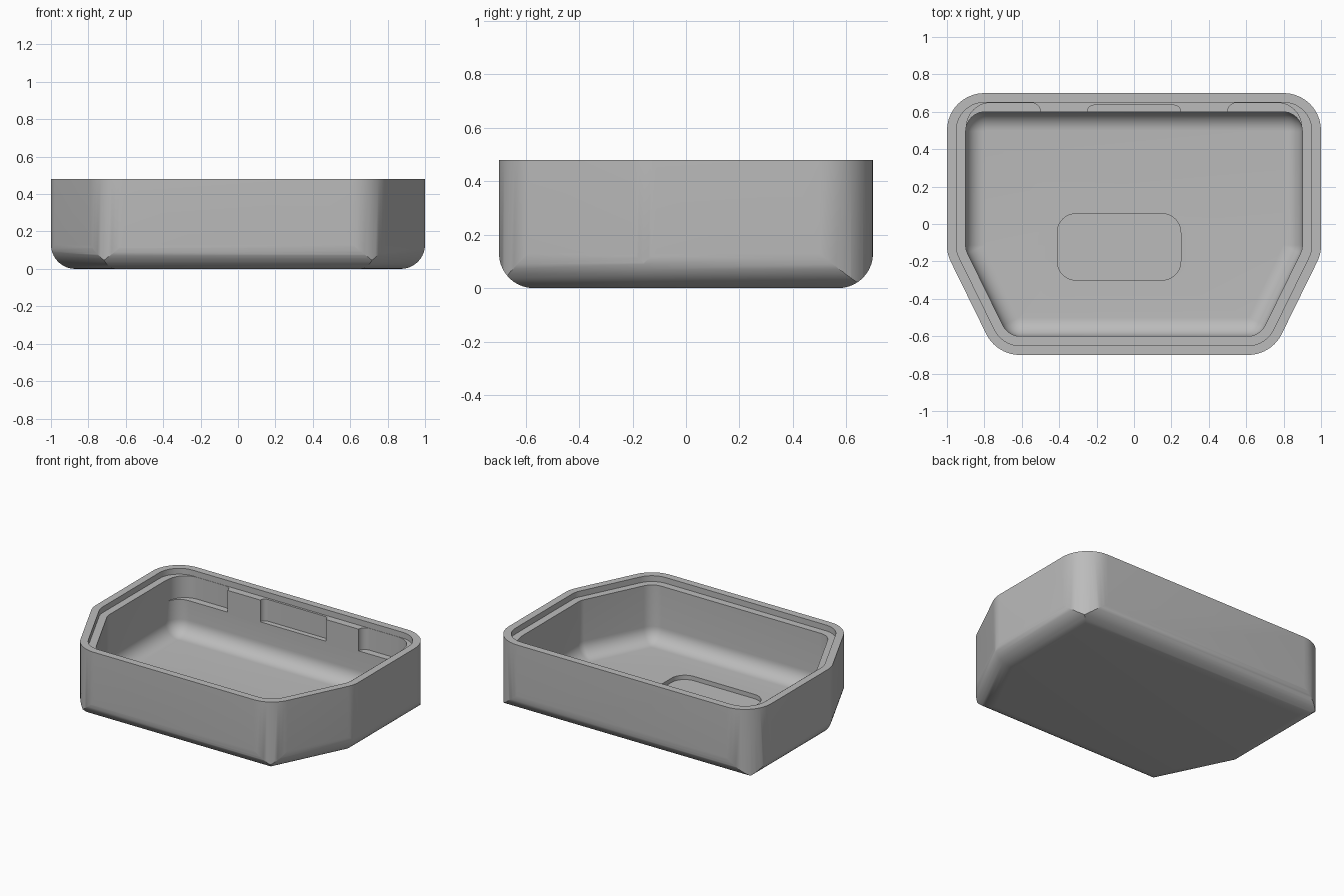
import bpy, bmesh, math
from mathutils import Vector

cube = bpy.data.objects.get("Cube")
if cube:
    bpy.data.objects.remove(cube)

HEIGHT, LEDGE, SHELF, FLOOR = 0.48, 0.44, 0.29, 0.055
FOOT_R, CAVITY_R = 0.13, 0.1
PLAN = [(-1, 0.7), (-1, -0.16), (-0.735, -0.7), (0.735, -0.7), (1, -0.16), (1, 0.7)]

grey = bpy.data.materials.new("warm_free_grey")
grey.name = "plain grey"
grey.use_nodes = True
grey.diffuse_color = (0.5, 0.5, 0.5, 1)
grey.node_tree.nodes["Principled BSDF"].inputs["Base Color"].default_value = (0.5, 0.5, 0.5, 1)


def outline(corners, inset=0, radii=0, steps=10):
    """Inset a counter-clockwise convex polygon and round its corners."""
    pts = [Vector(c) for c in corners]
    if not isinstance(radii, (list, tuple)):
        radii = [radii] * len(pts)
    result = []
    for i, p in enumerate(pts):
        a = (p - pts[i - 1]).normalized()
        b = (pts[(i + 1) % len(pts)] - p).normalized()
        n1, n2 = Vector((-a.y, a.x)), Vector((-b.y, b.x))
        miter = (n1 + n2) / (1 + n1.dot(n2))
        r = radii[i]
        if r == 0:
            result.append(p + miter * inset)
            continue
        centre = p + miter * (inset + r)
        for k in range(steps + 1):
            result.append(centre - n1.slerp(n2, k / steps) * r)
    return result


def loft(name, rings):
    """Skin a stack of (outline, z) rings and cap both ends."""
    bm = bmesh.new()
    loops = [[bm.verts.new((p.x, p.y, z)) for p in ring] for ring, z in rings]
    for lo, hi in zip(loops, loops[1:]):
        for i in range(len(lo)):
            j = (i + 1) % len(lo)
            bm.faces.new((lo[i], lo[j], hi[j], hi[i]))
    bm.faces.new(loops[0][::-1])
    bm.faces.new(loops[-1])
    mesh = bpy.data.meshes.new(name)
    bm.to_mesh(mesh)
    bm.free()
    mesh.materials.append(grey)
    obj = bpy.data.objects.new(name, mesh)
    bpy.context.collection.objects.link(obj)
    return obj


def prism(name, ring, z0, z1):
    return loft(name, [(ring, z0), (ring, z1)])


def box(x0, x1, y0, y1):
    return [(x0, y1), (x0, y0), (x1, y0), (x1, y1)]


def quarter(r, steps=10):
    """Inset and height along a quarter-round, from flat base to wall."""
    for k in range(steps + 1):
        t = math.pi / 2 * k / steps
        yield r * (1 - math.sin(t)), r * (1 - math.cos(t))


def combine(target, tool, operation):
    mod = target.modifiers.new(tool.name, 'BOOLEAN')
    mod.operation = operation
    mod.solver = 'EXACT'
    mod.object = tool
    tool.hide_render = True
    bpy.context.view_layer.objects.active = target
    bpy.ops.object.modifier_apply(modifier=mod.name)
    bpy.data.objects.remove(tool)


# Outer shell: mitred rounded foot, trimmed by rounded upright corners
shell = [(outline(PLAN, d), z) for d, z in quarter(FOOT_R)]
tray = loft("tray", shell + [(outline(PLAN), HEIGHT)])
combine(tray, prism("corner_trim", outline(PLAN, 0, 0.2), -0.1, 0.6), 'INTERSECT')

# Main cavity with a coved floor, and the stepped lip around its mouth
cove = [(outline(PLAN, 0.1 + d, CAVITY_R + 0.005 - d), FLOOR + z) for d, z in quarter(CAVITY_R)]
combine(tray, loft("cavity", cove + [(outline(PLAN, 0.1, CAVITY_R + 0.005), 0.6)]), 'DIFFERENCE')
combine(tray, prism("lip_step", outline(PLAN, 0.05, 0.15), LEDGE, 0.6), 'DIFFERENCE')

# Rounded recess in the floor
recess = outline(box(-0.41, 0.25, -0.3, 0.055), 0, 0.1)
combine(tray, prism("floor_recess", recess, 0.025, 0.3), 'DIFFERENCE')

# Pockets in the back wall: one in the middle, one at each end
middle = outline(box(-0.25, 0.25, 0.45, 0.635), 0, 0.035)
combine(tray, prism("middle_pocket", middle, SHELF, 0.55), 'DIFFERENCE')
left = outline(box(0.5, 0.896, 0.4, 0.648), 0, [0.05, 0.02, 0.02, 0.13])
right = outline(box(-0.896, -0.5, 0.4, 0.648), 0, [0.13, 0.02, 0.02, 0.05])
for name, ring in (("left_pocket", left), ("right_pocket", right)):
    combine(tray, prism(name, ring, SHELF, 0.55), 'DIFFERENCE')

# Smooth rounds, crisp edges
bpy.ops.object.select_all(action='DESELECT')
tray.select_set(True)
bpy.context.view_layer.objects.active = tray
bpy.ops.object.shade_smooth_by_angle(angle=math.radians(30))
